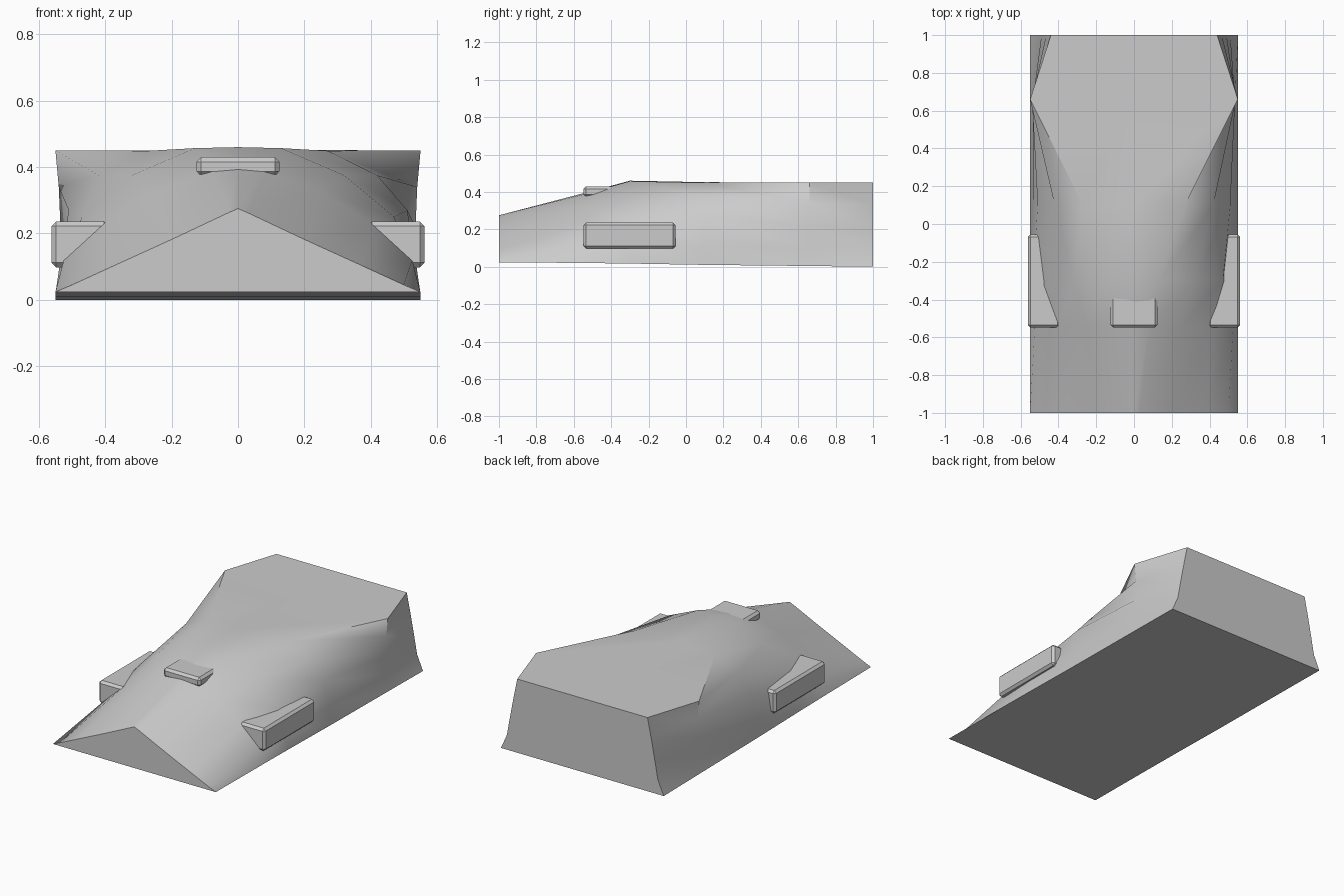
import bpy, bmesh, math

if "Cube" in bpy.data.objects:
    bpy.data.objects.remove(bpy.data.objects["Cube"])

# Half cross-sections (x, z) from ridge to bottom corner, at stations along y
SECTIONS = [
    (-1.00, [(0, .275), (.03, .262), (.20, .182), (.38, .100), (.50, .045), (.55, .024)]),
    (-0.54, [(0, .395), (.08, .388), (.25, .325), (.41, .225), (.525, .12), (.55, .020)]),
    (-0.30, [(0, .460), (.13, .457), (.32, .375), (.47, .250), (.535, .12), (.55, .017)]),
    (0.10, [(0, .452), (.27, .449), (.42, .375), (.51, .270), (.535, .12), (.55, .010)]),
    (0.66, [(0, .450), (.55, .450), (.54, .340), (.535, .22), (.535, .10), (.55, .004)]),
    (1.00, [(0, .450), (.44, .450), (.465, .33), (.49, .200), (.51, .090), (.55, .000)]),
]


def add_object(name, bm, angle):
    bmesh.ops.recalc_face_normals(bm, faces=bm.faces)
    mesh = bpy.data.meshes.new(name)
    bm.to_mesh(mesh)
    bm.free()
    obj = bpy.data.objects.new(name, mesh)
    bpy.context.collection.objects.link(obj)
    bpy.ops.object.select_all(action='DESELECT')
    obj.select_set(True)
    bpy.context.view_layer.objects.active = obj
    bpy.ops.object.shade_smooth_by_angle(angle=math.radians(angle))
    return obj


# Wedge body lofted through mirrored sections
bm = bmesh.new()
rings = []
for y, half in SECTIONS:
    full = [(-x, z) for x, z in reversed(half[1:])] + half
    rings.append([bm.verts.new((x, y, z)) for x, z in full])
for a, b in zip(rings, rings[1:]):
    n = len(a)
    for i in range(n):
        j = (i + 1) % n
        bm.faces.new((a[i], a[j], b[j], b[i]))
bm.faces.new(rings[0])
bm.faces.new(rings[-1])
add_object("wedge_body", bm, 35)


# Bevelled blocks sunk into the body
def block(name, lo, hi, bevel=.014):
    bm = bmesh.new()
    bmesh.ops.create_cube(bm, size=1)
    for v in bm.verts:
        v.co = [(l + h) / 2 + c * (h - l) for l, h, c in zip(lo, hi, v.co)]
    bmesh.ops.bevel(bm, geom=bm.edges[:], offset=bevel, segments=1,
                    affect='EDGES', profile=.5)
    return add_object(name, bm, 20)


block("top_block", (-.125, -.548, .373), (.125, -.32, .43))
for side, name in ((1, "right"), (-1, "left")):
    xs = sorted((side * .39, side * .562))
    block(name + "_side_block", (xs[0], -.548, .098), (xs[1], -.055, .236))
